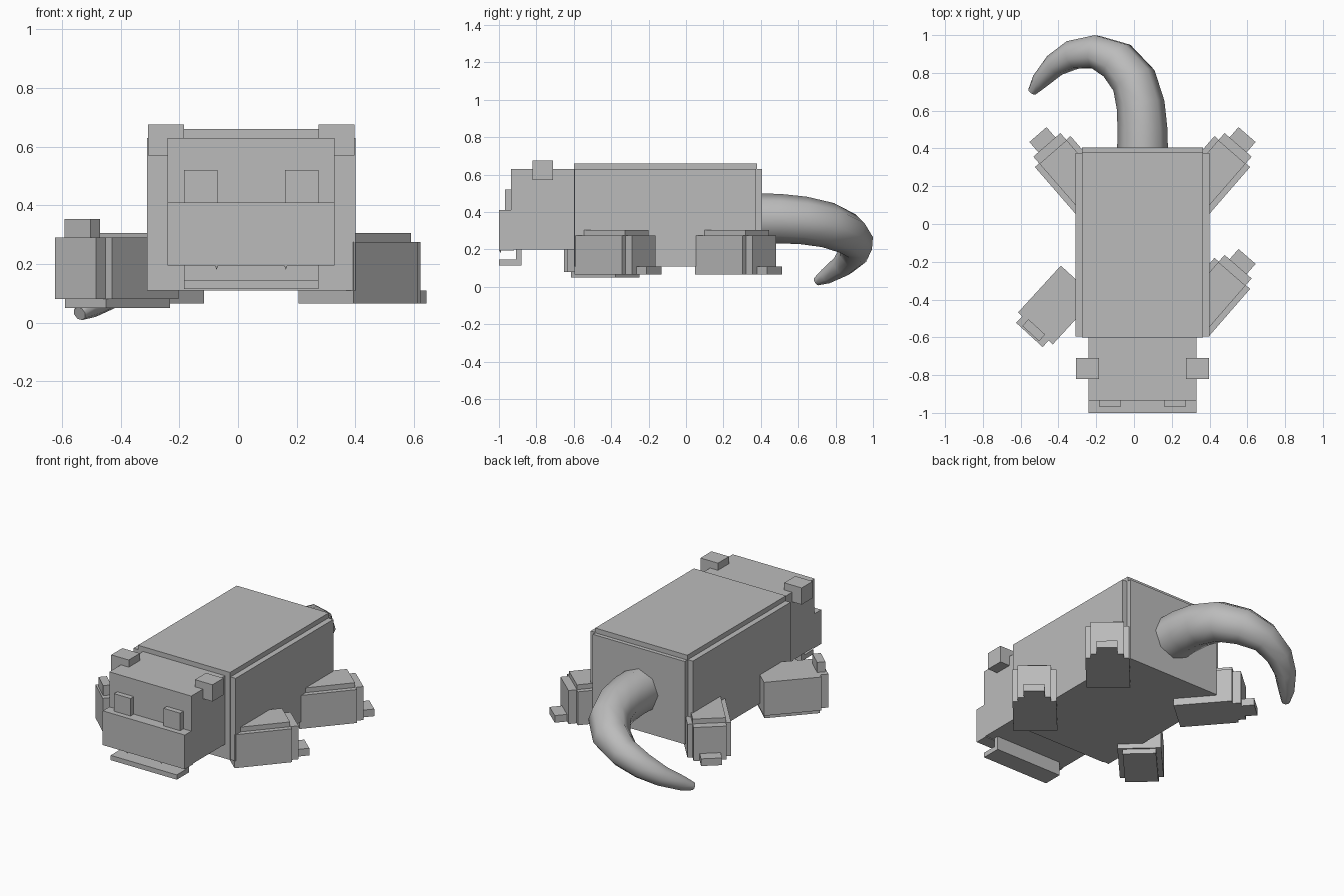
import bpy
import math
from mathutils import Matrix, Vector

default = bpy.data.objects.get("Cube")
if default:
    bpy.data.objects.remove(default, do_unlink=True)

MID = 0.045  # centre line of the body in x

grey = bpy.data.materials.new("plain_grey")
grey.use_nodes = True
colour = (0.5, 0.5, 0.5, 1)
grey.diffuse_color = colour
grey.node_tree.nodes["Principled BSDF"].inputs["Base Color"].default_value = colour


def add_mesh(name, verts, faces):
    mesh = bpy.data.meshes.new(name)
    mesh.from_pydata(verts, [], faces)
    mesh.materials.append(grey)
    obj = bpy.data.objects.new(name, mesh)
    bpy.context.collection.objects.link(obj)
    return obj


def box(name, x, y, z, matrix=Matrix()):
    """Box from (low, high) ranges, placed by a rotation or translation."""
    verts = [matrix @ Vector((a, b, c)) for a in x for b in y for c in z]
    faces = [(0, 1, 3, 2), (4, 6, 7, 5), (0, 4, 5, 1),
             (2, 3, 7, 6), (0, 2, 6, 4), (1, 5, 7, 3)]
    return add_mesh(name, verts, faces)


def pair(half_low, half_high):
    """The same x range on both sides of the centre line."""
    return {"left": (MID + half_low, MID + half_high),
            "right": (MID - half_high, MID - half_low)}


# Body: a core with stepped side and back panels
box("body_core", (MID - 0.32, MID + 0.32), (-0.6, 0.38), (0.11, 0.66))
box("body_sides", (MID - 0.355, MID + 0.355), (-0.595, 0.375), (0.11, 0.63))
box("body_back", (MID - 0.32, MID + 0.32), (0.3, 0.405), (0.11, 0.63))

# Head, snout and jaw
box("head", (MID - 0.285, MID + 0.285), (-0.935, -0.58), (0.2, 0.63))
box("snout", (MID - 0.285, MID + 0.285), (-1.0, -0.92), (0.195, 0.41))
box("jaw", (MID - 0.23, MID + 0.23), (-1.0, -0.88), (0.115, 0.145))
box("jaw_hinge", (MID - 0.23, MID + 0.23), (-0.91, -0.88), (0.14, 0.21))

# Eyes, ears and teeth
for side, x in pair(0.115, 0.23).items():
    box(side + "_eye", x, (-0.967, -0.92), (0.41, 0.52))
for side, x in pair(0.23, 0.352).items():
    box(side + "_ear", x, (-0.82, -0.71), (0.57, 0.675))
for side, x in pair(0.11, 0.126).items():
    centre = sum(x) / 2
    add_mesh(side + "_tooth",
             [(x[0], -1, 0.2), (x[1], -1, 0.2), (centre, -0.985, 0.2), (centre, -0.993, 0.18)],
             [(0, 1, 2), (0, 3, 1), (1, 3, 2), (2, 3, 0)])


# Legs: local x runs outward along the leg, local y across it
def leg(name, matrix, toe):
    box(name + "_sides", (0, 0.336), (-0.125, 0.125), (0, 0.21), matrix)
    box(name + "_top", (0.01, 0.333), (-0.095, 0.095), (0.1, 0.24), matrix)
    box(name + "_end", (0.2, 0.383), (-0.095, 0.095), (0, 0.21), matrix)
    box(name + "_toe", toe[0], (-0.06, 0.06), toe[1], matrix)


outward = Matrix.Rotation(math.radians(49), 4, "Z")
mirror = Matrix.Translation((2 * MID, 0, 0)) @ Matrix.Scale(-1, 4, (1, 0, 0))
back_leg = Matrix.Translation((0.30, 0.13, 0.065)) @ outward
low_toe = ((0.3, 0.455), (0, 0.045))
leg("left_back_leg", back_leg, low_toe)
leg("left_front_leg", Matrix.Translation((0, -0.645, 0)) @ back_leg, low_toe)
leg("right_back_leg", mirror @ back_leg, low_toe)

# The right front leg is turned over, with its toe raised
flipped = (Matrix.Translation((-0.295, -0.305, 0.29))
           @ Matrix.Rotation(math.radians(227.5), 4, "Z")
           @ Matrix.Rotation(math.pi, 4, "X"))
leg("right_front_leg", flipped, ((0.325, 0.373), (-0.063, 0.05)))

# Tail: tapered tube curling down to the right
path = [
    (0.045, 0.37, 0.365, 0.135), (0.045, 0.5, 0.365, 0.132),
    (0.035, 0.63, 0.355, 0.128), (0.0, 0.76, 0.33, 0.122),
    (-0.09, 0.865, 0.285, 0.112), (-0.205, 0.912, 0.235, 0.093),
    (-0.325, 0.895, 0.175, 0.08), (-0.42, 0.84, 0.115, 0.063),
    (-0.5, 0.755, 0.06, 0.045), (-0.54, 0.7, 0.03, 0.024),
]
curve = bpy.data.curves.new("tail_path", "CURVE")
curve.dimensions = "3D"
curve.bevel_depth = 1
curve.bevel_resolution = 2
curve.use_fill_caps = True
spline = curve.splines.new("POLY")
spline.points.add(len(path) - 1)
for point, (x, y, z, radius) in zip(spline.points, path):
    point.co = (x, y, z, 1)
    point.radius = radius
tube = bpy.data.objects.new("tail_path", curve)
bpy.context.collection.objects.link(tube)
bpy.context.view_layer.update()
mesh = bpy.data.meshes.new_from_object(tube.evaluated_get(bpy.context.evaluated_depsgraph_get()))
bpy.data.objects.remove(tube, do_unlink=True)
mesh.materials.clear()
mesh.materials.append(grey)
tail = bpy.data.objects.new("tail", mesh)
bpy.context.collection.objects.link(tail)
bpy.ops.object.select_all(action="DESELECT")
tail.select_set(True)
bpy.context.view_layer.objects.active = tail
bpy.ops.object.shade_smooth_by_angle(angle=math.radians(60))

# Mirrored parts need their normals turned outward
for obj in bpy.data.objects:
    if obj.name.startswith("right_back_leg"):
        obj.data.flip_normals()
